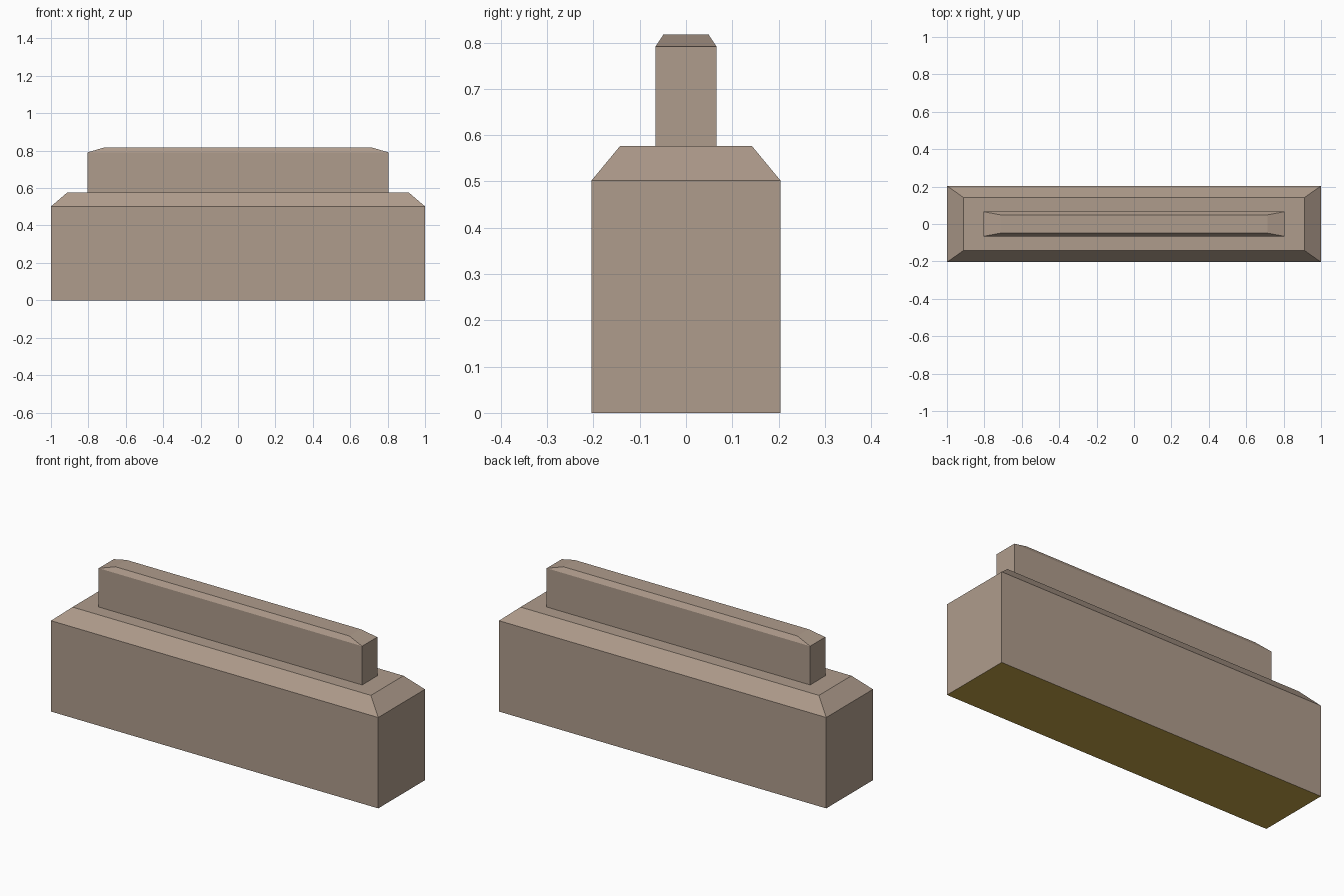
import bpy

if "Cube" in bpy.data.objects:
    bpy.data.objects.remove(bpy.data.objects["Cube"])


def srgb(r, g, b):
    lin = [(c / 255 / 12.92) if c / 255 <= 0.04045 else ((c / 255 + 0.055) / 1.055) ** 2.4
           for c in (r, g, b)]
    return (*lin, 1.0)


def material(name, rgb):
    m = bpy.data.materials.new(name)
    m.diffuse_color = srgb(*rgb)
    m.use_nodes = True
    m.node_tree.nodes["Principled BSDF"].inputs["Base Color"].default_value = m.diffuse_color
    return m


stone = material("warm stone", (175, 156, 140))
earth = material("olive underside", (194, 163, 72))


def stacked_block(name, levels, mats):
    """Solid from rectangular levels (half x, half y, z), bottom to top."""
    verts, faces = [], [(3, 2, 1, 0)]
    for hx, hy, z in levels:
        verts += [(-hx, -hy, z), (hx, -hy, z), (hx, hy, z), (-hx, hy, z)]
    for k in range(len(levels) - 1):
        a = 4 * k
        for i in range(4):
            j = (i + 1) % 4
            faces.append((a + i, a + j, a + 4 + j, a + 4 + i))
    t = 4 * (len(levels) - 1)
    faces.append((t, t + 1, t + 2, t + 3))
    mesh = bpy.data.meshes.new(name)
    mesh.from_pydata(verts, [], faces)
    for m in mats:
        mesh.materials.append(m)
    # last material goes on the face looking down
    for p in mesh.polygons:
        p.material_index = len(mats) - 1 if p.normal.z < -0.9 else 0
    obj = bpy.data.objects.new(name, mesh)
    bpy.context.collection.objects.link(obj)
    return obj


# wide lower wall with chamfered top
stacked_block("base_block", [(1.0, 0.204, 0), (1.0, 0.204, 0.502), (0.912, 0.142, 0.577)],
              [stone, earth])
# narrow ridge standing on it
stacked_block("top_ridge", [(0.805, 0.066, 0.577), (0.805, 0.066, 0.791), (0.715, 0.049, 0.817)],
              [stone])
